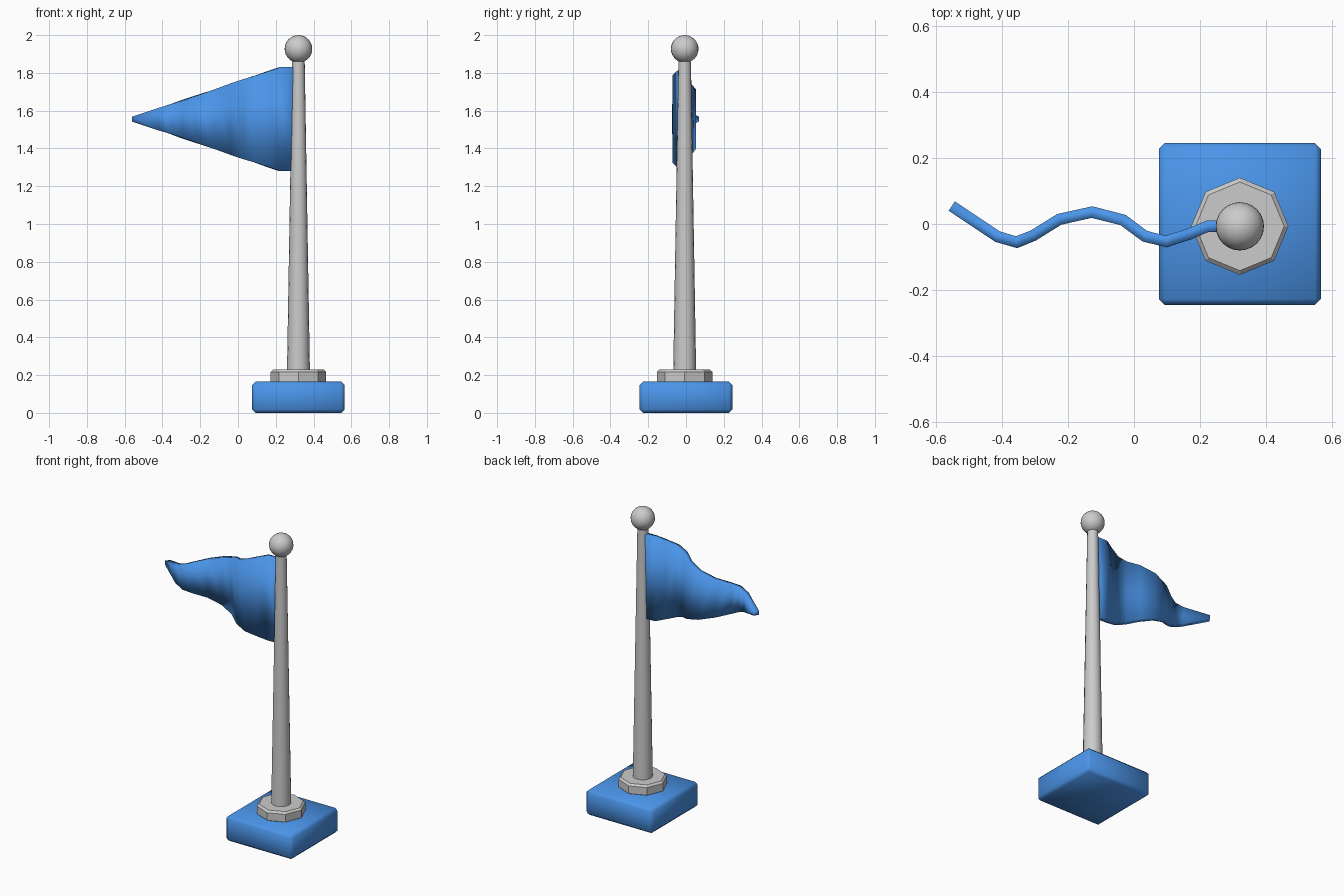
import bpy, math

if "Cube" in bpy.data.objects:
    bpy.data.objects.remove(bpy.data.objects["Cube"])

blue = bpy.data.materials.new("blue")
blue.diffuse_color = (0.07, 0.30, 0.82, 1)
blue.use_nodes = True
blue.node_tree.nodes["Principled BSDF"].inputs["Base Color"].default_value = blue.diffuse_color
PX, PY = 0.32, -0.007  # pole axis


def bevel(ob, width):
    m = ob.modifiers.new("bevel", 'BEVEL')
    m.width, m.segments = width, 1
    m.limit_method, m.angle_limit = 'ANGLE', math.radians(60)


def smooth(ob, angle):
    bpy.ops.object.select_all(action='DESELECT')
    ob.select_set(True)
    bpy.context.view_layer.objects.active = ob
    bpy.ops.object.shade_smooth_by_angle(angle=math.radians(angle))


def cone(name, sides, r1, r2, z1, z2):
    bpy.ops.mesh.primitive_cone_add(vertices=sides, radius1=r1, radius2=r2,
                                    depth=z2 - z1, location=(PX, PY, (z1 + z2) / 2))
    ob = bpy.context.object
    ob.name = name
    return ob


# Square base block with softened edges
bpy.ops.mesh.primitive_cube_add(size=1, location=(PX, 0, 0.0825))
base = bpy.context.object
base.name = "base"
base.scale = (0.49, 0.49, 0.165)
bpy.ops.object.transform_apply(location=False, rotation=False, scale=True)
bevel(base, 0.018)
base.data.materials.append(blue)
bpy.ops.object.shade_smooth()

# Octagonal collar
collar = cone("collar", 8, 0.147, 0.147, 0.155, 0.229)
bevel(collar, 0.012)

# Tapered pole
pole = cone("pole", 16, 0.061, 0.033, 0.2, 1.868)
bevel(pole, 0.008)
smooth(pole, 40)

# Ball finial
bpy.ops.mesh.primitive_uv_sphere_add(segments=24, ring_count=16, radius=0.073,
                                     location=(PX, PY, 1.927))
ball = bpy.context.object
ball.name = "finial_ball"
bpy.ops.object.shade_smooth()

# Waving pennant: a plan-view path, tapering to the tip
path = [(0.31, -0.007), (0.222, -0.007), (0.168, -0.03), (0.097, -0.053),
        (0.033, -0.037), (-0.033, 0.012), (-0.127, 0.036), (-0.226, 0.014),
        (-0.305, -0.035), (-0.355, -0.055), (-0.413, -0.038), (-0.551, 0.054)]
verts = []
for x, y in path:
    t = min(max((0.222 - x) / (0.222 + 0.551), 0), 1)
    h = 0.275 + (0.013 - 0.275) * t
    verts += [(x, y, 1.555 - h), (x, y, 1.555 + h)]
faces = [(2 * i, 2 * i + 1, 2 * i + 3, 2 * i + 2) for i in range(len(path) - 1)]
mesh = bpy.data.meshes.new("flag")
mesh.from_pydata(verts, [], faces)
flag = bpy.data.objects.new("flag", mesh)
bpy.context.collection.objects.link(flag)
mesh.materials.append(blue)
thick = flag.modifiers.new("thickness", 'SOLIDIFY')
thick.thickness, thick.offset, thick.use_even_offset = 0.034, 0, True
smooth(flag, 50)
